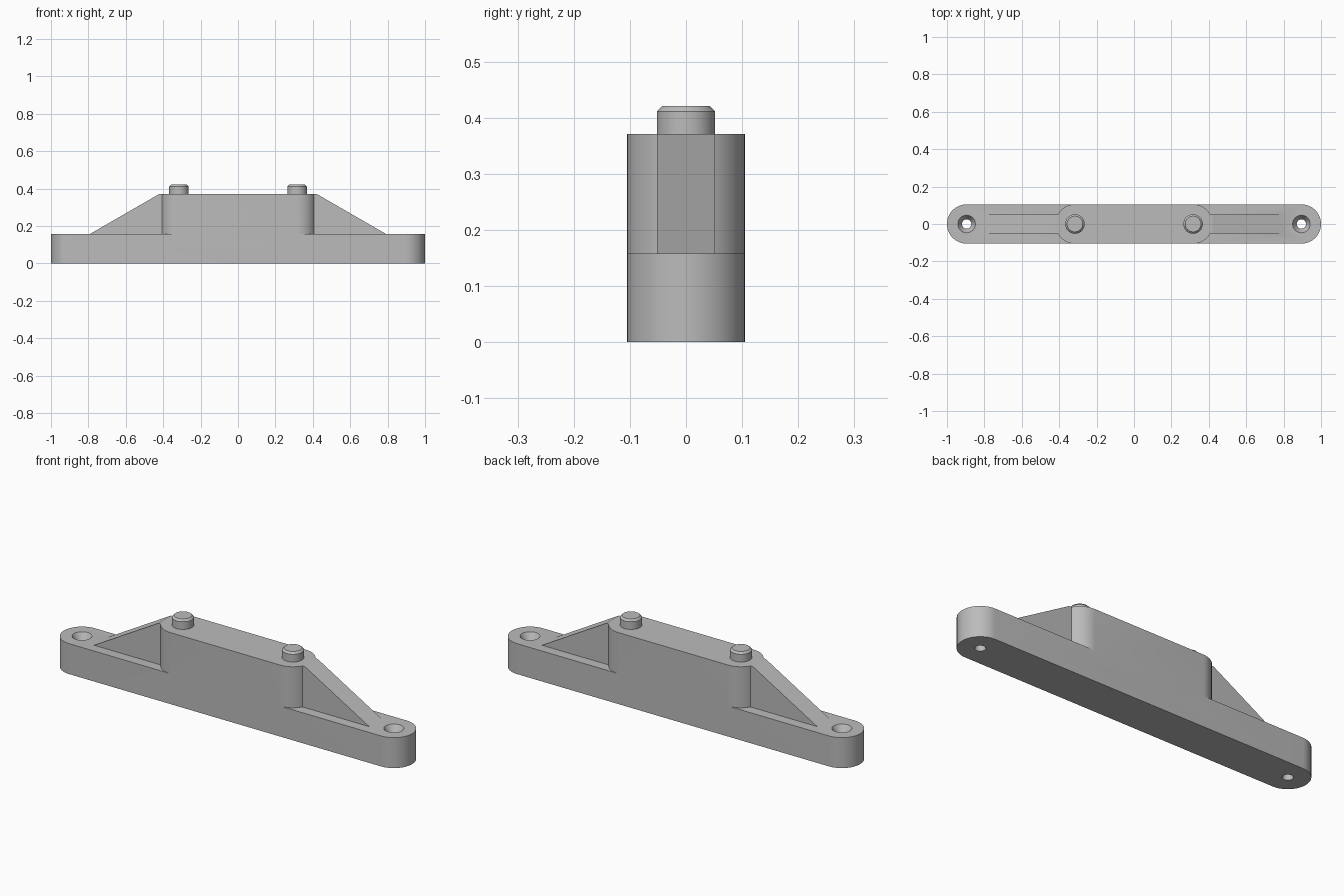
import bpy, bmesh
from math import sin, cos, pi, radians

if "Cube" in bpy.data.objects:
    bpy.data.objects.remove(bpy.data.objects["Cube"], do_unlink=True)

HALF_W = 0.105      # half width of base and block
BASE_TOP = 0.158
BLOCK_TOP = 0.371
PIN_X = 0.316
HOLE_X = 0.895
RIB_W = 0.052

grey = bpy.data.materials.new("plain grey")
grey.use_nodes = True
colour = (0.5, 0.5, 0.5, 1)
grey.diffuse_color = colour
grey.node_tree.nodes["Principled BSDF"].inputs["Base Color"].default_value = colour


def finish(name, bm):
    bmesh.ops.recalc_face_normals(bm, faces=bm.faces)
    mesh = bpy.data.meshes.new(name)
    bm.to_mesh(mesh)
    bm.free()
    mesh.materials.append(grey)
    obj = bpy.data.objects.new(name, mesh)
    bpy.context.collection.objects.link(obj)
    return obj


def extrude(name, outline, offset):
    """Prism from a closed outline, pushed along the offset."""
    bm = bmesh.new()
    face = bm.faces.new([bm.verts.new(p) for p in outline])
    top = bmesh.ops.extrude_face_region(bm, geom=[face])["geom"]
    bmesh.ops.translate(bm, vec=offset,
                        verts=[v for v in top if isinstance(v, bmesh.types.BMVert)])
    return finish(name, bm)


def slot(name, centre, z0, z1, n=24):
    """Bar with fully rounded ends."""
    outline = []
    for side in (1, -1):
        for i in range(n + 1):
            a = -pi / 2 + pi * i / n
            outline.append((side * (centre + HALF_W * cos(a)), side * HALF_W * sin(a), z0))
    return extrude(name, outline, (0, 0, z1 - z0))


def lathe(name, x, profile, n=48):
    """Solid of revolution from (radius, height) pairs, with flat caps."""
    bm = bmesh.new()
    rings = [[bm.verts.new((x + r * cos(2 * pi * i / n), r * sin(2 * pi * i / n), z))
              for i in range(n)] for r, z in profile]
    for low, high in zip(rings, rings[1:]):
        for i in range(n):
            j = (i + 1) % n
            bm.faces.new((low[i], low[j], high[j], high[i]))
    bm.faces.new(rings[0])
    bm.faces.new(rings[-1])
    return finish(name, bm)


def combine(target, tool, operation):
    mod = target.modifiers.new(operation.title(), "BOOLEAN")
    mod.operation, mod.solver, mod.object = operation, "EXACT", tool
    bpy.context.view_layer.objects.active = target
    bpy.ops.object.modifier_apply(modifier=mod.name)
    bpy.data.objects.remove(tool, do_unlink=True)


# Base bar and raised centre block
body = slot("bracket_body", 1 - HALF_W, 0, BASE_TOP)
combine(body, slot("block", PIN_X, BASE_TOP / 2, BLOCK_TOP), "UNION")

# Sloping ribs on both ends, in one trapezoid
foot = 0.79
rib = [(-foot, -RIB_W, BASE_TOP), (-foot, -RIB_W, 0.08), (foot, -RIB_W, 0.08),
       (foot, -RIB_W, BASE_TOP), (PIN_X + HALF_W, -RIB_W, BLOCK_TOP),
       (-PIN_X - HALF_W, -RIB_W, BLOCK_TOP)]
combine(body, extrude("ribs", rib, (0, 2 * RIB_W, 0)), "UNION")

for side in (1, -1):
    # Countersunk screw hole
    hole = lathe("hole", side * HOLE_X,
                 [(0.025, -0.05), (0.025, BASE_TOP - 0.035), (0.047, BASE_TOP), (0.047, 0.2)])
    combine(body, hole, "DIFFERENCE")
    # Chamfered locating pin
    pin = lathe("pin", side * PIN_X,
                [(0.052, 0.3), (0.052, 0.411), (0.042, 0.421)])
    combine(body, pin, "UNION")

# Smooth the round walls, keep edges sharp
bpy.ops.object.select_all(action="DESELECT")
body.select_set(True)
bpy.context.view_layer.objects.active = body
bpy.ops.object.shade_smooth_by_angle(angle=radians(30))
